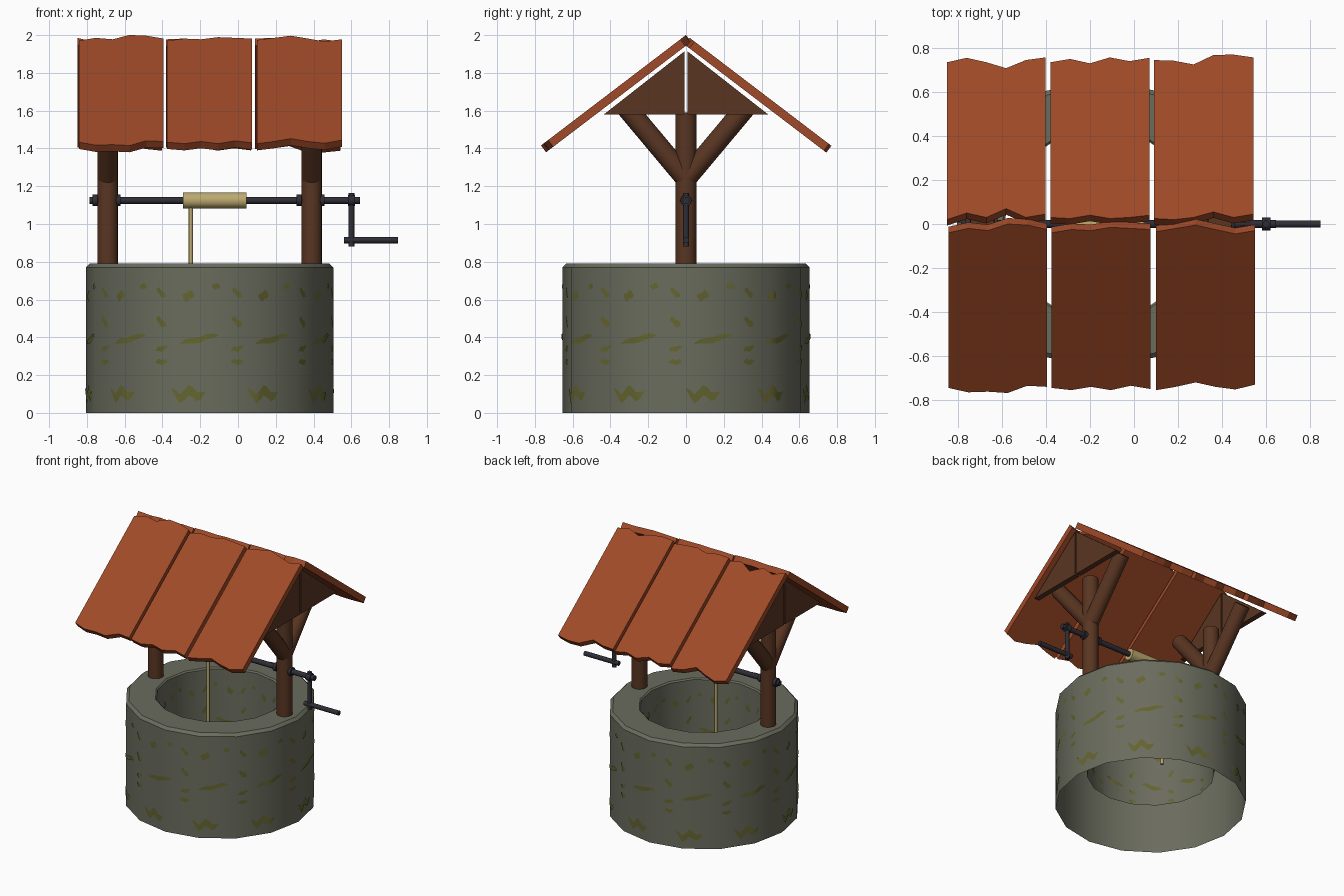
import bpy, bmesh, math
from mathutils import Vector

if "Cube" in bpy.data.objects:
    bpy.data.objects.remove(bpy.data.objects["Cube"])

CX = -0.15            # axis of the well
R, RI = 0.655, 0.44   # outer and inner wall radius
SIDES = 16


def mat(name, rgb):
    m = bpy.data.materials.new(name)
    m.diffuse_color = (*rgb, 1)
    m.use_nodes = True
    m.node_tree.nodes["Principled BSDF"].inputs["Base Color"].default_value = m.diffuse_color
    return m


STONE = mat("grey_stone", (0.145, 0.15, 0.11))
MOSS = mat("green_moss", (0.128, 0.128, 0.03))
WOOD = mat("brown_wood", (0.1, 0.036, 0.016))
TILE = mat("red_roof", (0.35, 0.068, 0.021))
ROPE = mat("straw_rope", (0.5, 0.40, 0.16))
IRON = mat("dark_iron", (0.027, 0.027, 0.036))


def make(name, verts, faces, material, smooth=False, fix=True):
    me = bpy.data.meshes.new(name)
    me.from_pydata([tuple(v) for v in verts], [], faces)
    if fix:
        bm = bmesh.new()
        bm.from_mesh(me)
        bmesh.ops.recalc_face_normals(bm, faces=bm.faces)
        bm.to_mesh(me)
        bm.free()
    me.materials.append(material)
    if smooth:
        for p in me.polygons:
            p.use_smooth = True
        me.set_sharp_from_angle(angle=math.radians(40))
    ob = bpy.data.objects.new(name, me)
    bpy.context.collection.objects.link(ob)
    return ob


def rod(name, a, b, r, material, n=12):
    """Capped cylinder from point a to point b."""
    a, b = Vector(a), Vector(b)
    q = (b - a).to_track_quat('Z', 'Y')
    ring = [q @ Vector((r * math.cos(2 * math.pi * i / n), r * math.sin(2 * math.pi * i / n), 0))
            for i in range(n)]
    verts = [a + v for v in ring] + [b + v for v in ring]
    faces = [(i, (i + 1) % n, n + (i + 1) % n, n + i) for i in range(n)]
    faces += [tuple(range(n)), tuple(range(n, 2 * n))]
    return make(name, verts, faces, material, True)


def prism(name, outline, offset, material):
    """Solid made by moving a closed outline along an offset."""
    n = len(outline)
    o = [Vector(p) for p in outline]
    verts = o + [p + Vector(offset) for p in o]
    faces = [(i, (i + 1) % n, n + (i + 1) % n, n + i) for i in range(n)]
    faces += [tuple(range(n)), tuple(range(n, 2 * n))]
    return make(name, verts, faces, material)


# Well wall: turned profile, open below
profile = [(R, 0), (R, 0.77), (R - 0.02, 0.79), (RI + 0.01, 0.79), (RI, 0.78), (RI, 0.25)]
verts, faces = [], []
for r, z in profile:
    for i in range(SIDES):
        a = 2 * math.pi * i / SIDES
        verts.append((CX + r * math.cos(a), r * math.sin(a), z))
for j in range(len(profile) - 1):
    for i in range(SIDES):
        k = (i + 1) % SIDES
        faces.append((j * SIDES + i, j * SIDES + k, (j + 1) * SIDES + k, (j + 1) * SIDES + i))
make("well_wall", verts, faces, STONE, True, fix=False)


# Moss patches: thin strips that follow the faceted wall
def on_wall(t, z, radius, lift):
    step = 2 * math.pi / SIDES
    r = radius * math.cos(step / 2) / math.cos((t % step) - step / 2) + lift
    return (CX + r * math.sin(t), -r * math.cos(t), z)


# turn, height, half width (degrees), half height, slant
patches = [(0, 0.10, 8, 0.035, 0.0), (5, 0.39, 9, 0.016, 0.022), (23, 0.48, 2.6, 0.02, -0.02),
           (23, 0.34, 3, 0.014, 0.008), (23, 0.27, 3, 0.014, 0.0), (0, 0.62, 2.8, 0.024, 0.008),
           (13, 0.67, 2, 0.015, 0.0), (23, 0.635, 2.4, 0.018, -0.02)]


def moss(name, radius, lift, zmin):
    verts, faces, n = [], [], 9
    for rep in range(10):
        for d, z, hw, hh, slant in patches:
            if z - hh < zmin:
                continue
            base = len(verts)
            for i in range(n):
                u = -1 + 2 * i / (n - 1)
                t = math.radians(-46 + 36 * rep + d + hw * u)
                h = hh * math.sqrt(max(0.03, 1 - u * u))
                mid = z + slant * u + 0.25 * hh * math.sin(5 * u + d)
                if z < 0.2:                       # arched clumps near the ground
                    mid += 0.02 * math.cos(6 * u)
                    h *= 0.8
                verts += [on_wall(t, mid - h, radius, lift), on_wall(t, mid + h, radius, lift)]
            for i in range(n - 1):
                k = base + 2 * i
                q = (k, k + 2, k + 3, k + 1)
                faces.append(q if lift > 0 else q[::-1])
    make(name, verts, faces, MOSS, True, fix=False)


moss("outer_moss", R, 0.004, 0)
moss("inner_moss", RI, -0.004, 0.25)

# Posts, braces and gable boards on both ends
for side, s in (("left", -1), ("right", 1)):
    x = CX + 0.54 * s
    rod(side + "_post", (x, 0, 0.7), (x, 0, 1.59), 0.055, WOOD, 16)
    for end, e in (("front", -1), ("back", 1)):
        rod(f"{side}_{end}_brace", (x, 0, 1.24), (x, 0.335 * e, 1.64), 0.055, WOOD, 16)
        gx = CX + 0.635 * s
        prism(f"{side}_{end}_gable", [(gx, 0.007 * e, 1.58), (gx, 0.435 * e, 1.58),
              (gx, 0.007 * e, 1.915)], (0.04 * s, 0, 0), WOOD)

# Roof planks: side, x range, ridge and eave edge as distances from the ridge line
slope = math.radians(37.3)
c, sn, thick = math.cos(slope), math.sin(slope), 0.045
planks = [
    (1, -0.85, -0.402, (.02, .05, .03, .07, .03, .045), (.735, .755, .735, .708, .745, .757)),
    (1, -0.38, 0.07, (.03, .025, .04, .025, .03, .04), (.735, .75, .73, .757, .74, .755)),
    (1, 0.09, 0.542, (.025, .02, .03, .055, .03, .045), (.745, .742, .725, .768, .77, .757)),
    (-1, -0.843, -0.395, (.04, .02, .03, .0, .005, .025), (.745, .765, .762, .768, .735, .74)),
    (-1, -0.375, 0.075, (.04, .025, .03, .015, .02, .025), (.745, .755, .74, .755, .735, .75)),
    (-1, 0.10, 0.55, (.035, .02, .005, .025, .045, .03), (.755, .74, .72, .74, .752, .73)),
]
for n, (e, x0, x1, ridge, eave) in enumerate(planks):
    m = len(ridge)

    def top_point(i, d):
        k = (d - thick * sn) / c
        return (x0 + (x1 - x0) * i / (m - 1), d * e, 1.944 + thick * c - k * sn)

    outline = [top_point(i, ridge[i]) for i in range(m)]
    outline += [top_point(i, eave[i]) for i in reversed(range(m))]
    name = ("back" if e > 0 else "front") + f"_roof_plank_{n % 3 + 1}"
    prism(name, outline, (0, -thick * sn * e, -thick * c), TILE)

# Winding axle with collars, drum and rope
AZ = 1.125
rod("axle", (-0.787, 0, AZ), (0.645, 0, AZ), 0.019, IRON)
for n, x in enumerate((-0.757, -0.633, 0.323, 0.447)):
    rod(f"axle_collar_{n + 1}", (x - 0.012, 0, AZ), (x + 0.012, 0, AZ), 0.031, IRON)
rod("rope_drum", (-0.29, 0, AZ), (0.045, 0, AZ), 0.043, ROPE, 16)
rod("hanging_rope", (-0.25, 0, 1.1), (-0.25, 0, 0.36), 0.011, ROPE, 10)

# Crank
rod("crank_hub", (0.582, 0, AZ), (0.62, 0, AZ), 0.029, IRON)
rod("crank_arm", (0.6, 0, 1.163), (0.6, 0, 0.88), 0.016, IRON)
rod("crank_handle", (0.56, 0, 0.915), (0.848, 0, 0.915), 0.017, IRON)
